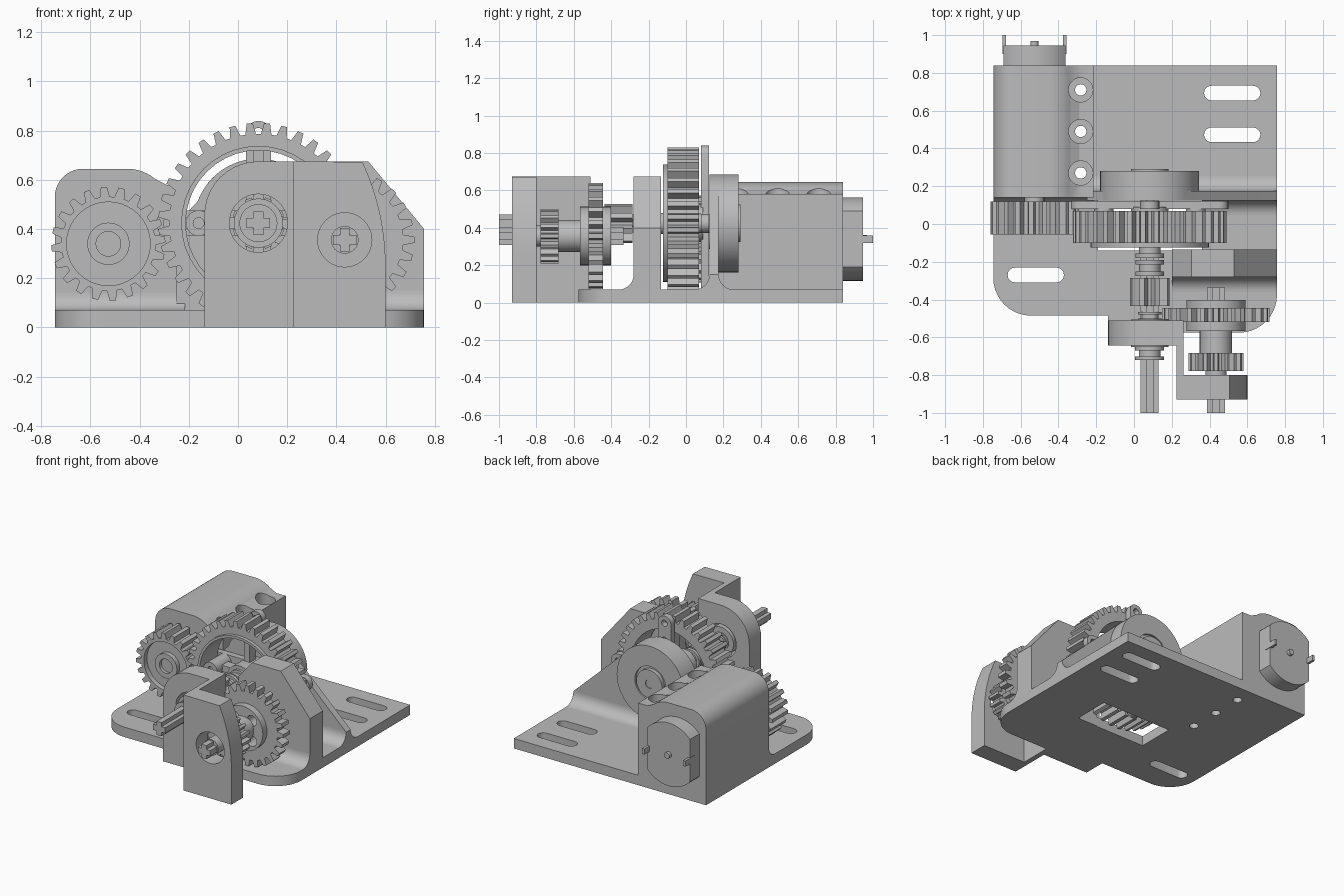
import bpy, bmesh, math
from mathutils import Vector

cube = bpy.data.objects.get("Cube")
if cube:
    bpy.data.objects.remove(cube)

grey = bpy.data.materials.new("light_grey")
grey.use_nodes = True
grey.diffuse_color = (0.5, 0.5, 0.5, 1)
grey.node_tree.nodes["Principled BSDF"].inputs["Base Color"].default_value = (0.5, 0.5, 0.5, 1)


def finish(name, bm):
    bmesh.ops.recalc_face_normals(bm, faces=bm.faces)
    mesh = bpy.data.meshes.new(name)
    bm.to_mesh(mesh)
    bm.free()
    mesh.materials.append(grey)
    obj = bpy.data.objects.new(name, mesh)
    bpy.context.collection.objects.link(obj)
    return obj


def place(axis, u, v, d):
    return {"x": (d, u, v), "y": (u, d, v), "z": (u, v, d)}[axis]


def prism(name, pts, axis, a, b):
    """Extrude a flat outline along an axis from a to b."""
    bm = bmesh.new()
    face = bm.faces.new([bm.verts.new(place(axis, u, v, a)) for u, v in pts])
    new = bmesh.ops.extrude_face_region(bm, geom=[face])["geom"]
    bmesh.ops.translate(bm, vec=place(axis, 0, 0, b - a),
                        verts=[g for g in new if isinstance(g, bmesh.types.BMVert)])
    return finish(name, bm)


def arc(cx, cy, r, a0, a1, n=10):
    angles = [math.radians(a0 + (a1 - a0) * i / n) for i in range(n + 1)]
    return [(cx + r * math.cos(t), cy + r * math.sin(t)) for t in angles]


def circle(cx, cy, r, n=40):
    return arc(cx, cy, r, 0, 360, n)[:-1]


def rect(x0, y0, x1, y1):
    return [(x0, y0), (x1, y0), (x1, y1), (x0, y1)]


def lathe(name, c, profile, n=40):
    """Revolve a closed (radius, y) loop around the y axis through c."""
    bm = bmesh.new()
    rings = []
    for i in range(n):
        t = 2 * math.pi * i / n
        rings.append([bm.verts.new((c[0] + r * math.cos(t), y, c[1] + r * math.sin(t)))
                      for r, y in profile])
    for i in range(n):
        p, q = rings[i], rings[(i + 1) % n]
        for j in range(len(profile)):
            k = (j + 1) % len(profile)
            bm.faces.new((p[j], p[k], q[k], q[j]))
    return finish(name, bm)


def tube(name, c, r_in, r_out, y0, y1):
    return lathe(name, c, [(r_in, y0), (r_out, y0), (r_out, y1), (r_in, y1)])


def spool(name, c, r, y0, y1):
    e = (y1 - y0) * 0.28
    return lathe(name, c, [(0.03, y0), (r, y0), (r, y0 + e), (r * 0.75, y0 + e),
                           (r * 0.75, y1 - e), (r, y1 - e), (r, y1), (0.03, y1)])


def cut(obj, axis, pts, a, b):
    tool = prism("cutter", pts, axis, a, b)
    tool.hide_render = True
    mod = obj.modifiers.new("cut", "BOOLEAN")
    mod.operation, mod.solver, mod.object = "DIFFERENCE", "EXACT", tool
    bpy.context.view_layer.objects.active = obj
    bpy.ops.object.modifier_apply(modifier=mod.name)
    bpy.data.objects.remove(tool)


def gear(name, c, teeth, r_root, r_tip, y0, y1, bore, phase=0.0):
    pts = []
    for i in range(teeth):
        for r, f in ((r_root, -0.34), (r_tip, -0.17), (r_tip, 0.17), (r_root, 0.34)):
            t = 2 * math.pi * (i + f + phase) / teeth
            pts.append((c[0] + r * math.cos(t), c[1] + r * math.sin(t)))
    obj = prism(name, pts, "y", y0, y1)
    cut(obj, "y", circle(*c, bore), y0 - 0.1, y1 + 0.1)
    return obj


def axle(name, c, y0, y1, r=0.048, w=0.02):
    quarter = [(r, -w), (r, w), (w, w)]
    pts = []
    for k in range(4):
        for u, v in quarter:
            for _ in range(k):
                u, v = -v, u
            pts.append((c[0] + u, c[1] + v))
    prism(name, pts, "y", y0, y1)


def fillet(name, wall_y, side, x0, x1, r=0.08, z=0.07):
    """Concave strip joining a wall to the plate."""
    pts = [(wall_y, z - 0.01), (wall_y, z + r)]
    pts += [(wall_y + side * (r - u), z + r - v) for u, v in arc(0, 0, r, 0, 90)]
    pts.append((wall_y + side * r, z - 0.01))
    prism(name, pts, "x", x0, x1)


main, second, motor = (0.083, 0.424), (0.434, 0.356), (-0.527, 0.34)

# Base plate with rounded front corners, slots and a window under the large gear
outline = [(0.757, 0.84), (-0.745, 0.84)] + arc(-0.545, -0.285, 0.2, 180, 270)
outline += [(-0.137, -0.485), (-0.137, -0.575)] + arc(0.557, -0.375, 0.2, 270, 360)
plate = prism("base_plate", outline, "z", 0, 0.07)
for sx, sy in ((0.52, 0.693), (0.52, 0.472), (-0.52, -0.27)):
    slot = arc(sx - 0.11, sy, 0.039, 90, 270) + arc(sx + 0.11, sy, 0.039, -90, 90)
    cut(plate, "z", slot, -0.1, 0.2)
cut(plate, "z", rect(-0.19, -0.14, 0.36, 0.125), -0.1, 0.2)

# Motor housing with the screw flange
shape = [(-0.745, 0)] + arc(-0.63, 0.53, 0.115, 180, 90)
shape += arc(-0.45, 0.47, 0.175, 90, 50, 6) + [(-0.29, 0.58), (-0.215, 0.58), (-0.215, 0)]
housing = prism("motor_housing", shape, "y", 0.14, 0.84)
for y in (0.27, 0.49, 0.71):
    cut(housing, "z", circle(-0.282, y, 0.064), 0.5, 0.8)
    for part in (housing, plate):
        cut(part, "z", circle(-0.282, y, 0.03, 24), -0.1, 0.8)
fillet("housing_fillet", 0.14, -1, -0.745, -0.215, 0.07)

# Motor end, rear pin and terminals
half = math.degrees(math.acos(0.165 / 0.223))
can = arc(*motor, 0.223, half, 180 - half, 14) + arc(*motor, 0.223, 180 + half, 360 - half, 14)
prism("motor_can", can, "y", 0.8, 0.945)
prism("motor_pin", circle(*motor, 0.021, 20), "y", 0.94, 0.968)
for side in (-1, 1):
    x = motor[0] + side * 0.16
    prism("motor_terminal", rect(x - 0.009, 0.32, x + 0.009, 0.36), "y", 0.9, 1.0)

# Motor gear with recessed front and hub
pinion = gear("motor_gear", motor, 20, 0.192, 0.232, -0.055, 0.12, 0.05, 0.25)
cut(pinion, "y", circle(*motor, 0.17), -0.1, -0.02)
tube("motor_gear_hub", motor, 0.05, 0.086, -0.052, 0.0)
prism("motor_shaft", circle(*motor, 0.052), "y", -0.03, 0.2)

# Rear bearing wall, sloping to the plate edge, with a round bearing housing
shape = [(-0.25, 0), (-0.25, 0.42)] + arc(*main, 0.262, 160, 42, 20) + [(0.757, 0.15), (0.757, 0)]
wall = prism("rear_wall", shape, "y", 0.125, 0.175)
cut(wall, "z", rect(-0.19, 0.0, 0.36, 0.126), -0.1, 0.07)
lathe("bearing_housing", main, [(0.03, 0.15), (0.262, 0.15), (0.262, 0.28), (0.12, 0.28),
                                (0.12, 0.265), (0.1, 0.265), (0.1, 0.292), (0.03, 0.292)], 64)
fillet("rear_wall_front_fillet", 0.125, -1, 0.36, 0.757)
fillet("rear_wall_back_fillet", 0.175, 1, -0.215, 0.757)

# Middle wall
shape = [(0.2, 0), (0.2, 0.55), (0.305, 0.675), (0.53, 0.675), (0.757, 0.4), (0.757, 0)]
prism("middle_wall", shape, "y", -0.28, -0.135)
fillet("middle_wall_fillet", -0.28, -1, 0.2, 0.757)

# Front brackets joined by a side web
shape = [(-0.137, 0)] + arc(0.083, 0.455, 0.22, 180, 90) + [(0.26, 0.675), (0.26, 0)]
bracket = prism("main_bracket", shape, "y", -0.643, -0.51)
cut(bracket, "y", circle(*main, 0.118), -0.8, -0.4)
prism("bracket_web", rect(0.225, -0.81, 0.262, -0.51), "z", 0, 0.675)
shape = [(0.225, 0), (0.225, 0.675)] + arc(-0.4, 0.25, 1.0, 25, 0, 12) + [(0.6, 0)]
bracket = prism("outer_bracket", shape, "y", -0.93, -0.8)
cut(bracket, "y", circle(*second, 0.11), -1.0, -0.7)

# Large gear: toothed rim, inner lip, spokes and hub
gear("large_gear_rim", main, 36, 0.363, 0.407, -0.1, 0.07, 0.304, 0.5)
tube("large_gear_lip", main, 0.296, 0.314, -0.124, 0.07)
tube("large_gear_hub", main, 0.045, 0.1, -0.1, 0.09)
x, z = main
prism("upright_spokes", rect(x - 0.022, z - 0.31, x + 0.022, z + 0.31), "y", -0.02, 0.05)
prism("cross_spokes", rect(x - 0.31, z - 0.022, x + 0.31, z + 0.022), "y", -0.02, 0.05)
for side in (-1, 1):
    tube("spoke_boss", (x + side * 0.243, z), 0.022, 0.052, -0.08, 0.08)

# Four-armed plate behind the large gear
pts = []
for k in range(4):
    pts += arc(x + 0.365 * math.cos(k * math.pi / 2), z + 0.365 * math.sin(k * math.pi / 2),
               0.051, k * 90 - 90, k * 90 + 90)
    t = math.radians(k * 90 + 45)
    pts.append((x + 0.072 * math.cos(t), z + 0.072 * math.sin(t)))
arms = prism("four_armed_plate", pts, "y", 0.08, 0.122)
for k in range(4):
    for r in (0.245, 0.365):
        t = k * math.pi / 2
        cut(arms, "y", circle(x + r * math.cos(t), z + r * math.sin(t), 0.022, 20), 0, 0.2)

# Main axle with bushes and small pinion
axle("main_axle", main, -1.0, 0.285)
for y0, y1, r in ((-0.72, -0.65, 0.077), (-0.515, -0.465, 0.062),
                  (-0.18, -0.095, 0.075), (-0.275, -0.19, 0.075)):
    spool("axle_bush", main, r, y0, y1)
tube("main_bearing", main, 0.03, 0.1, -0.65, -0.505)
gear("main_pinion", main, 8, 0.062, 0.108, -0.435, -0.285, 0.03, 0.5)

# Second axle with medium gear, drilled disc and front gear
axle("second_axle", second, -1.0, -0.335)
medium = gear("medium_gear", second, 24, 0.238, 0.283, -0.52, -0.445, 0.03)
disc = tube("medium_gear_disc", second, 0.03, 0.157, -0.567, -0.402)
for part in (medium, disc):
    for k in range(4):
        t = math.radians(45 + 90 * k)
        cut(part, "y", circle(second[0] + 0.1 * math.cos(t), second[1] + 0.1 * math.sin(t),
                              0.038, 24), -0.7, -0.3)
tube("second_axle_sleeve", second, 0.03, 0.086, -0.69, -0.56)
gear("front_gear", second, 16, 0.115, 0.146, -0.777, -0.683, 0.03)
tube("second_axle_bush", second, 0.03, 0.056, -0.92, -0.77)

# Smooth the round surfaces and keep the edges sharp
bpy.ops.object.select_all(action="DESELECT")
for obj in bpy.context.scene.objects:
    if obj.type == "MESH" and obj.data.materials and obj.data.materials[0] == grey:
        obj.select_set(True)
        bpy.context.view_layer.objects.active = obj
bpy.ops.object.shade_smooth_by_angle(angle=math.radians(30))
